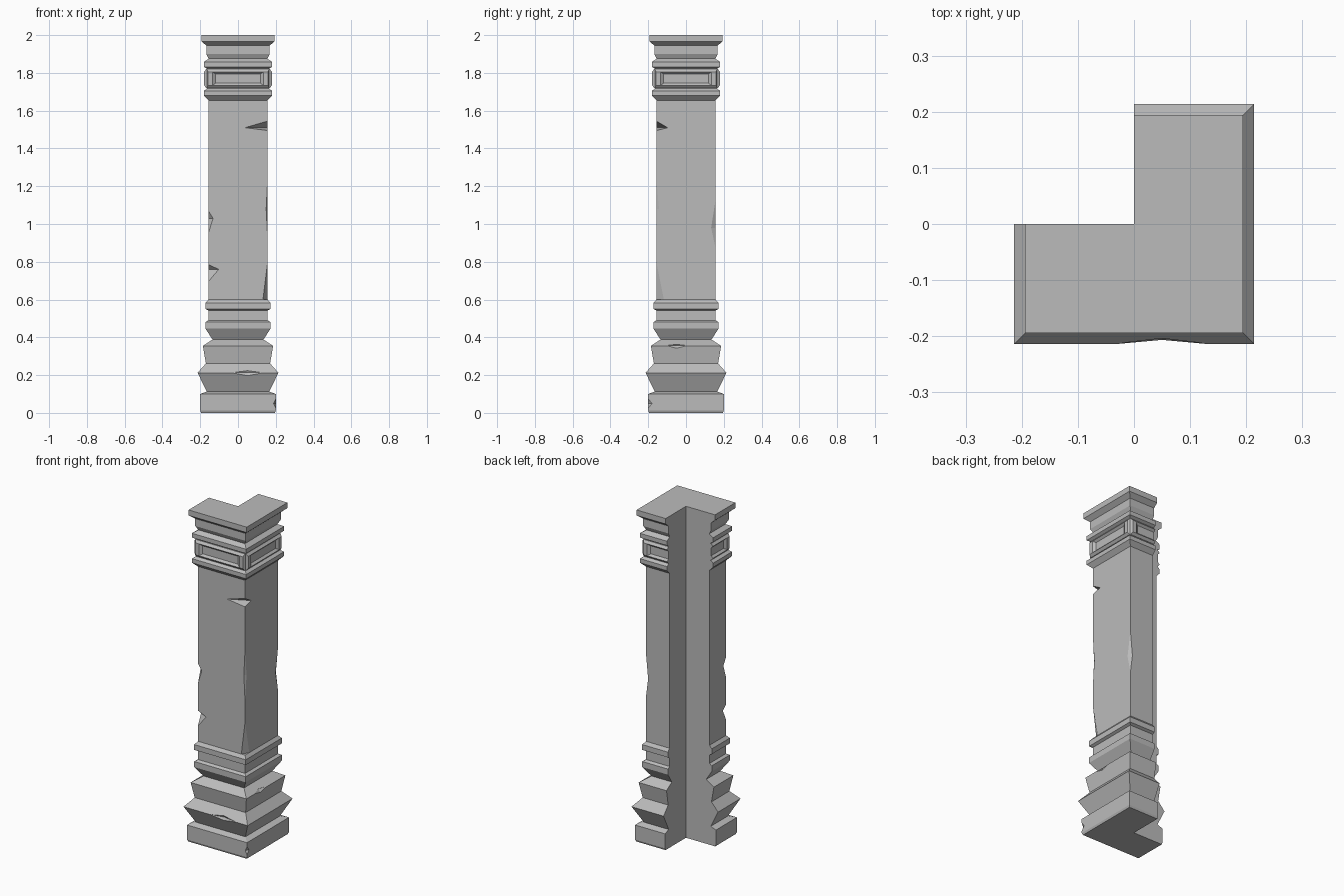
import bpy, bmesh
from math import pi
from mathutils import Matrix, Vector

cube = bpy.data.objects.get("Cube")
if cube:
    bpy.data.objects.remove(cube, do_unlink=True)

stone = bpy.data.materials.new("grey_stone")
stone.use_nodes = True
GREY = (0.5, 0.5, 0.5, 1)
stone.diffuse_color = GREY
stone.node_tree.nodes["Principled BSDF"].inputs["Base Color"].default_value = GREY


def finish(bm, name):
    bmesh.ops.recalc_face_normals(bm, faces=bm.faces)
    mesh = bpy.data.meshes.new(name)
    bm.to_mesh(mesh)
    bm.free()
    mesh.materials.append(stone)
    ob = bpy.data.objects.new(name, mesh)
    bpy.context.scene.collection.objects.link(ob)
    return ob


def loft(bm, rings):
    """Skin a list of point rings and cap both ends."""
    loops = [[bm.verts.new(p) for p in ring] for ring in rings]
    n = len(loops[0])
    for a, b in zip(loops, loops[1:]):
        for i in range(n):
            j = (i + 1) % n
            bm.faces.new((a[i], a[j], b[j], b[i]))
    bm.faces.new(loops[0][::-1])
    bm.faces.new(loops[-1])


def corner_ring(h, z):
    """Square outline with the back quarter notched out."""
    return [(-h, -h, z), (h, -h, z), (h, h, z), (0, h, z), (0, 0, z), (-h, 0, z)]


def moulding(name, profile):
    bm = bmesh.new()
    loft(bm, [corner_ring(h, z) for h, z in profile])
    return finish(bm, name)


# Stacked mouldings: (half width, height)
base = moulding("base", [
    (.195, 0), (.2, .012), (.2, .1), (.165, .113), (.214, .212), (.17, .262),
    (.186, .355), (.13, .388), (.13, .39), (.172, .446)][:7] + [
    (.135, .388), (.172, .446), (.172, .48), (.157, .49), (.157, .542),
    (.172, .55), (.172, .582), (.157, .6)])
shaft = moulding("shaft", [(.157, .6), (.157, 1.655)])
moulding("capital", [
    (.157, 1.655), (.181, 1.68), (.181, 1.705), (.165, 1.717), (.165, 1.822),
    (.181, 1.832), (.181, 1.858), (.155, 1.875), (.168, 1.9), (.168, 1.945),
    (.194, 1.967), (.194, 2)])

# Framed panels around the capital: (half width, half height, depth)
FRAME = [(.165, .05, .16), (.165, .05, .168), (.158, .036, .18),
         (.135, .036, .18), (.118, .024, .168)]
for name, turn, clip in (("front_panel", 0, None), ("left_panel", 1, None),
                         ("back_panel", 2, (-1, 0, 0)), ("right_panel", 3, (0, 1, 0))):
    bm = bmesh.new()
    loft(bm, [[(-w, -d, 1.77 - h), (w, -d, 1.77 - h), (w, -d, 1.77 + h), (-w, -d, 1.77 + h)]
              for w, h, d in FRAME])
    bm.transform(Matrix.Rotation(turn * pi / 2, 4, "Z"))
    if clip:
        bmesh.ops.bisect_plane(bm, geom=bm.verts[:] + bm.edges[:] + bm.faces[:],
                               plane_co=(0, 0, 0), plane_no=clip, clear_outer=True)
        bmesh.ops.holes_fill(bm, edges=[e for e in bm.edges if e.is_boundary])
    finish(bm, name)


def chip_away(target, chips):
    """Cut diamond shaped chips: (centre, half sizes, lean of the tips)."""
    bm = bmesh.new()
    for centre, size, lean in chips:
        c = Vector(centre)
        x, y, z = (Vector((s if i == k else 0 for k in range(3))) for i, s in enumerate(size))
        shift = Vector(lean)
        mid = [bm.verts.new(c + p) for p in (x, y, -x, -y)]
        for tip in (c + z + shift, c - z + shift):
            v = bm.verts.new(tip)
            for i in range(4):
                bm.faces.new((mid[i], mid[(i + 1) % 4], v))
    cutter = finish(bm, "chip_cutter")
    cutter.hide_render = True
    mod = target.modifiers.new("chips", "BOOLEAN")
    mod.operation, mod.solver, mod.object = "DIFFERENCE", "EXACT", cutter
    bpy.context.view_layer.objects.active = target
    bpy.ops.object.modifier_apply(modifier=mod.name)
    bpy.data.objects.remove(cutter, do_unlink=True)


E = .157
chip_away(shaft, [
    ((E, -E, 1.51), (.12, .06, .025), (0, 0, .01)),
    ((E, -E, 1.08), (.008, .014, .16), (0, 0, 0)),
    ((E, -E, .6), (.025, .04, .2), (0, 0, 0)),
    ((-E, -E, 1.03), (.025, .025, .06), (0, 0, -.02)),
    ((-E, -E, .76), (.055, .03, .045), (0, 0, -.02)),
    ((E, E, .98), (.014, .024, .13), (0, 0, .02)),
])
chip_away(base, [
    ((.05, -.214, .213), (.085, .016, .03), (0, 0, 0)),
    ((.186, -.05, .358), (.016, .06, .018), (0, 0, 0)),
    ((.2, -.2, .05), (.012, .02, .025), (0, 0, 0)),
])
